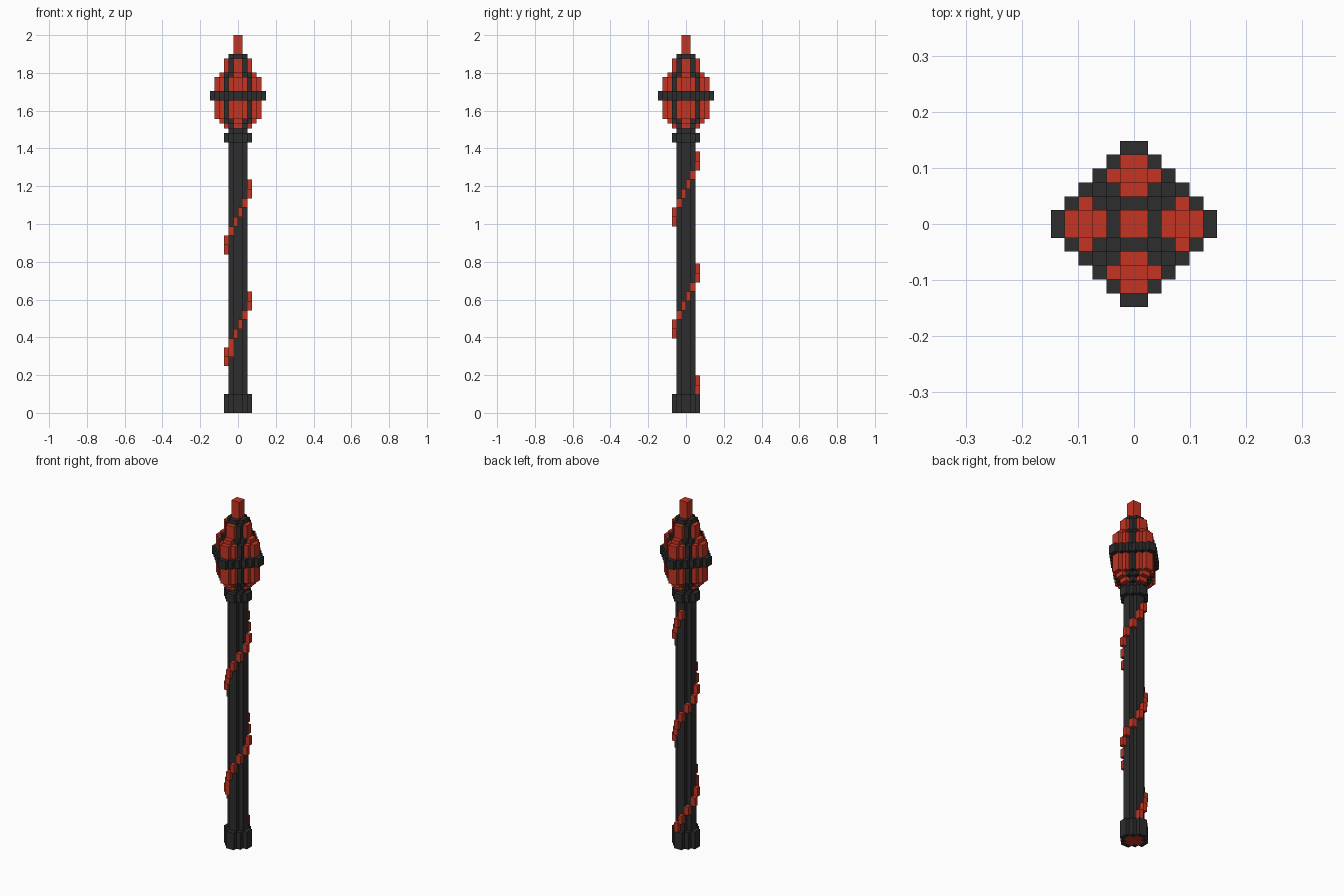
import bpy, bmesh
from mathutils import Vector

cube = bpy.data.objects.get("Cube")
if cube:
    bpy.data.objects.remove(cube, do_unlink=True)

V = 2 / 81  # size of one block; the staff is 81 blocks tall


def material(name, rgb):
    m = bpy.data.materials.new(name)
    m.use_nodes = True
    m.diffuse_color = (*rgb, 1)
    bsdf = m.node_tree.nodes["Principled BSDF"]
    bsdf.inputs["Base Color"].default_value = (*rgb, 1)
    bsdf.inputs["Roughness"].default_value = 0.8
    return m


MATS = [material("charcoal", (0.026, 0.026, 0.026)),
        material("ember red", (0.56, 0.035, 0.016))]
BLACK, RED = 0, 1


def ring_index(c):
    """Distance of a block from the middle line, 0 for the two middle blocks."""
    return c if c >= 0 else -c - 1


def diamond(n):
    """Blocks of a stepped diamond reaching n + 1 blocks from the axis."""
    return [(i, j) for i in range(-n - 1, n + 1) for j in range(-n - 1, n + 1)
            if ring_index(i) + ring_index(j) <= n]


def add_prism(bm, cells, z0, z1, rule):
    """Extrude a set of grid cells from layer z0 to z1 and colour its faces."""
    part = bmesh.new()
    for i, j in cells:
        part.faces.new([part.verts.new((x * V, y * V, z0 * V)) for x, y in
                        ((i, j), (i + 1, j), (i + 1, j + 1), (i, j + 1))])
    bmesh.ops.remove_doubles(part, verts=part.verts[:], dist=V / 10)
    out = bmesh.ops.extrude_face_region(part, geom=part.faces[:], use_keep_orig=True)
    top = [g for g in out["geom"] if isinstance(g, bmesh.types.BMVert)]
    bmesh.ops.translate(part, verts=top, vec=Vector((0, 0, (z1 - z0) * V)))
    bmesh.ops.recalc_face_normals(part, faces=part.faces[:])
    for f in part.faces:
        f.normal_update()
        p = (f.calc_center_median() - f.normal * V / 2) / V
        a, b = int(abs(p.x)), int(abs(p.y))
        f.material_index = rule(a, b, f.normal.z)
    tmp = bpy.data.meshes.new("tmp")
    part.to_mesh(tmp)
    part.free()
    bm.from_mesh(tmp)
    bpy.data.meshes.remove(tmp)


def build(name, prisms, rule):
    """prisms: list of (cells, bottom layer, top layer)."""
    bm = bmesh.new()
    for cells, z0, z1 in prisms:
        add_prism(bm, cells, z0, z1, rule)
    me = bpy.data.meshes.new(name)
    bm.to_mesh(me)
    bm.free()
    for m in MATS:
        me.materials.append(m)
    ob = bpy.data.objects.new(name, me)
    bpy.context.collection.objects.link(ob)
    return ob


def all_black(a, b, nz):
    return BLACK


def all_red(a, b, nz):
    return RED


def base_rule(a, b, nz):
    # red core shows on the underside
    return RED if nz < -0.5 and a + b <= 1 else BLACK


def head_rule(a, b, nz):
    # dark ribs run down the four diagonals
    return BLACK if abs(a - b) <= 1 else RED


# Handle
build("base", [(diamond(2), 0, 4)], base_rule)
build("shaft", [(diamond(1), 4, 58)], all_black)
build("collar", [(diamond(2), 58, 60)], all_black)
build("neck", [(diamond(1), 60, 61)], all_black)

# Stepped bulb with a belt round its middle
build("head", [(diamond(n), z0, z1) for n, z0, z1 in
               ((2, 61, 62), (3, 62, 63), (4, 63, 67),
                (4, 69, 72), (3, 72, 73), (2, 73, 76), (1, 76, 77))], head_rule)
build("head_belt", [(diamond(5), 67, 69)], all_black)
build("tip", [(diamond(0), 77, 81)], all_red)

# Spiral band: twelve blocks per turn, each two layers tall
turn = [(0, 2), (-1, 2), (-2, 1), (-3, 0), (-3, -1), (-2, -2)]
turn += [(-1 - i, -1 - j) for i, j in turn]
steps = [([turn[k % 12]], 4 + 2 * k, 6 + 2 * k) for k in range(26)]
steps.append(([(-2, -2)], 12, 14))  # thicker start of the first turn
build("spiral_band", steps, all_red)
